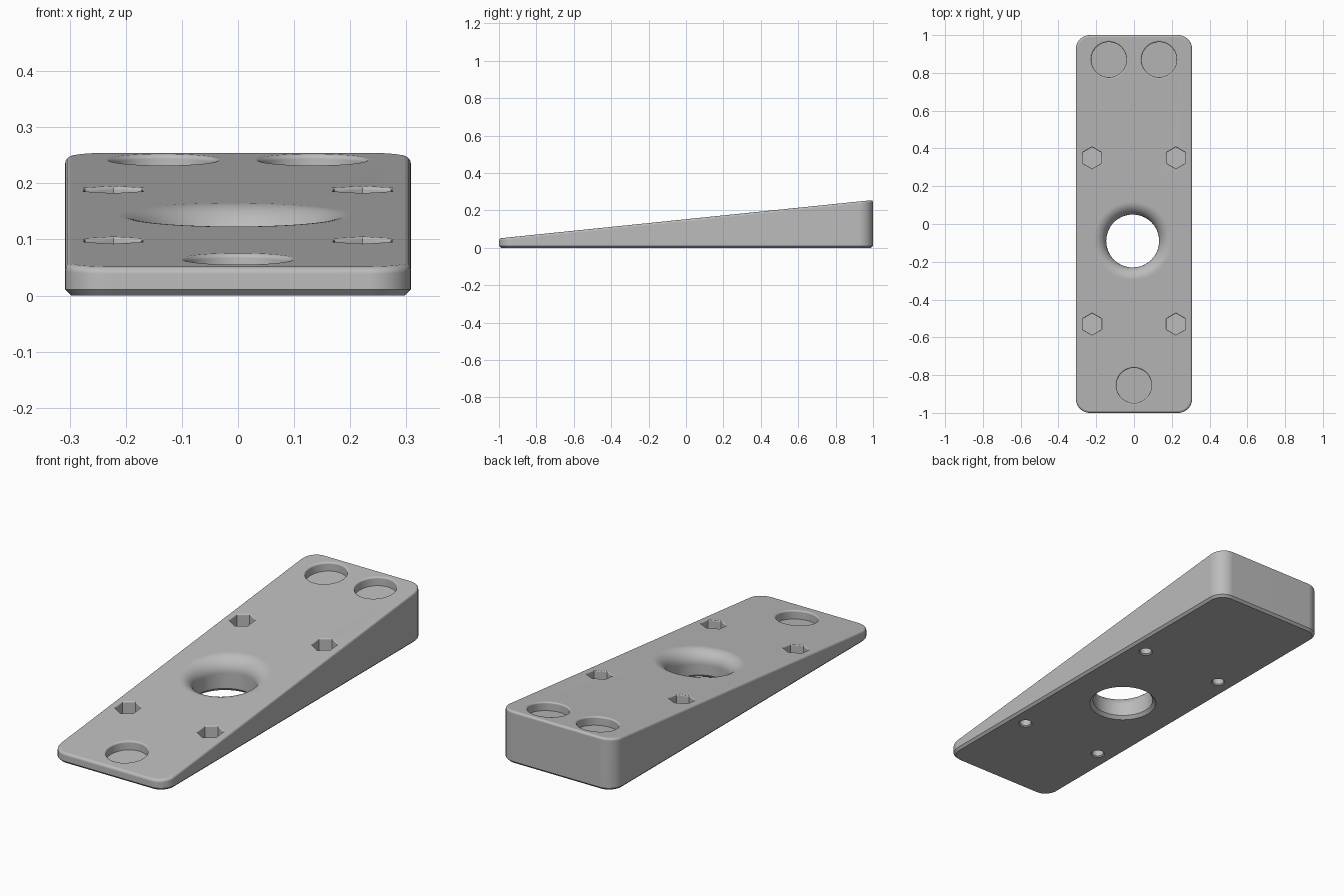
import bpy, bmesh, math
from math import sin, cos, pi, radians

if "Cube" in bpy.data.objects:
    bpy.data.objects.remove(bpy.data.objects["Cube"])

HALF_W, HALF_L, CORNER = 0.308, 1.0, 0.075


def slope(y):
    """Height of the sloping top face."""
    return 0.153 + 0.1025 * y


def flat(z):
    return lambda y: z


def below_top(depth):
    return lambda y: slope(y) - depth


def circle(cx, cy, r, n=64):
    start = pi / 2
    return [(cx + r * cos(start + 2 * pi * i / n), cy + r * sin(start + 2 * pi * i / n)) for i in range(n)]


def rounded_rect(inset, steps=10):
    r = CORNER - inset
    pts = []
    for k, (sx, sy) in enumerate([(1, 1), (-1, 1), (-1, -1), (1, -1)]):
        for i in range(steps + 1):
            a = pi / 2 * (k + i / steps)
            pts.append((sx * (HALF_W - CORNER) + r * cos(a), sy * (HALF_L - CORNER) + r * sin(a)))
    return pts


def loft(bm, rings):
    """Closed solid through (outline, height function) rings, bottom to top."""
    loops = [[bm.verts.new((x, y, height(y))) for x, y in outline] for outline, height in rings]
    for a, b in zip(loops, loops[1:]):
        for i in range(len(a)):
            j = (i + 1) % len(a)
            bm.faces.new((a[i], a[j], b[j], b[i]))
    bm.faces.new(loops[0][::-1])
    bm.faces.new(loops[-1])


def make_object(name, bm):
    bmesh.ops.recalc_face_normals(bm, faces=bm.faces)
    mesh = bpy.data.meshes.new(name)
    bm.to_mesh(mesh)
    bm.free()
    obj = bpy.data.objects.new(name, mesh)
    bpy.context.collection.objects.link(obj)
    return obj


def rounded_mouth(cx, cy, r, fillet, sides=64, steps=4):
    """Rings that flare a hole outward until it meets the top face."""
    rings = []
    for i in range(steps + 1):
        a = pi / 2 * i / steps
        rings.append((circle(cx, cy, r + fillet * (1 - cos(a)), sides), below_top(fillet * (1 - sin(a)))))
    rings.append((circle(cx, cy, r + fillet, sides), below_top(-0.03)))
    return rings


# Wedge body: chamfered foot, rounded corners, softened top edge
FILLET = 0.012
rings = [(rounded_rect(0.011), flat(0)), (rounded_rect(0), flat(0.011))]
for i in range(5):
    a = pi / 2 * i / 4
    rings.append((rounded_rect(FILLET * (1 - cos(a))), below_top(FILLET * (1 - sin(a)))))
bm = bmesh.new()
loft(bm, rings)
wedge = make_object("wedge_body", bm)

# Holes, gathered in one cutter
bm = bmesh.new()

# Large through hole with flared mouth and chamfered underside
cx, cy, r = -0.007, -0.09, 0.14
loft(bm, [(circle(cx, cy, r + 0.035), flat(-0.02)),
          (circle(cx, cy, r), flat(0.015))] + rounded_mouth(cx, cy, r, 0.066, steps=12))

# Shallow round pockets
for cx, cy in [(-0.133, 0.87), (0.133, 0.87), (0, -0.855)]:
    loft(bm, [(circle(cx, cy, 0.093), below_top(0.042))] + rounded_mouth(cx, cy, 0.093, 0.008))

# Hexagonal nut pockets above blind screw holes
for cx in (-0.222, 0.222):
    for cy in (0.35, -0.53):
        loft(bm, [(circle(cx, cy, 0.057, 6), flat(0.04))] + rounded_mouth(cx, cy, 0.057, 0.006, 6))
        loft(bm, [(circle(cx, cy, 0.044, 32), flat(-0.012)), (circle(cx, cy, 0.027, 32), flat(0.005)),
                  (circle(cx, cy, 0.027, 32), flat(0.036))])
cutter = make_object("hole_cutter", bm)
cutter.hide_render = True

# Cut the holes
cut = wedge.modifiers.new("holes", "BOOLEAN")
cut.operation = "DIFFERENCE"
cut.solver = "EXACT"
cut.object = cutter
bpy.ops.object.select_all(action="DESELECT")
bpy.context.view_layer.objects.active = wedge
wedge.select_set(True)
bpy.ops.object.modifier_apply(modifier=cut.name)
bpy.data.objects.remove(cutter)

# Grey plastic
grey = bpy.data.materials.new("grey_plastic")
colour = (0.5, 0.5, 0.5, 1)
grey.use_nodes = True
grey.diffuse_color = colour
grey.node_tree.nodes["Principled BSDF"].inputs["Base Color"].default_value = colour
wedge.data.materials.clear()
wedge.data.materials.append(grey)

# Smooth rounds, crisp edges
bpy.ops.object.shade_smooth_by_angle(angle=radians(32))
normals = wedge.modifiers.new("even_normals", "WEIGHTED_NORMAL")
normals.keep_sharp = True
